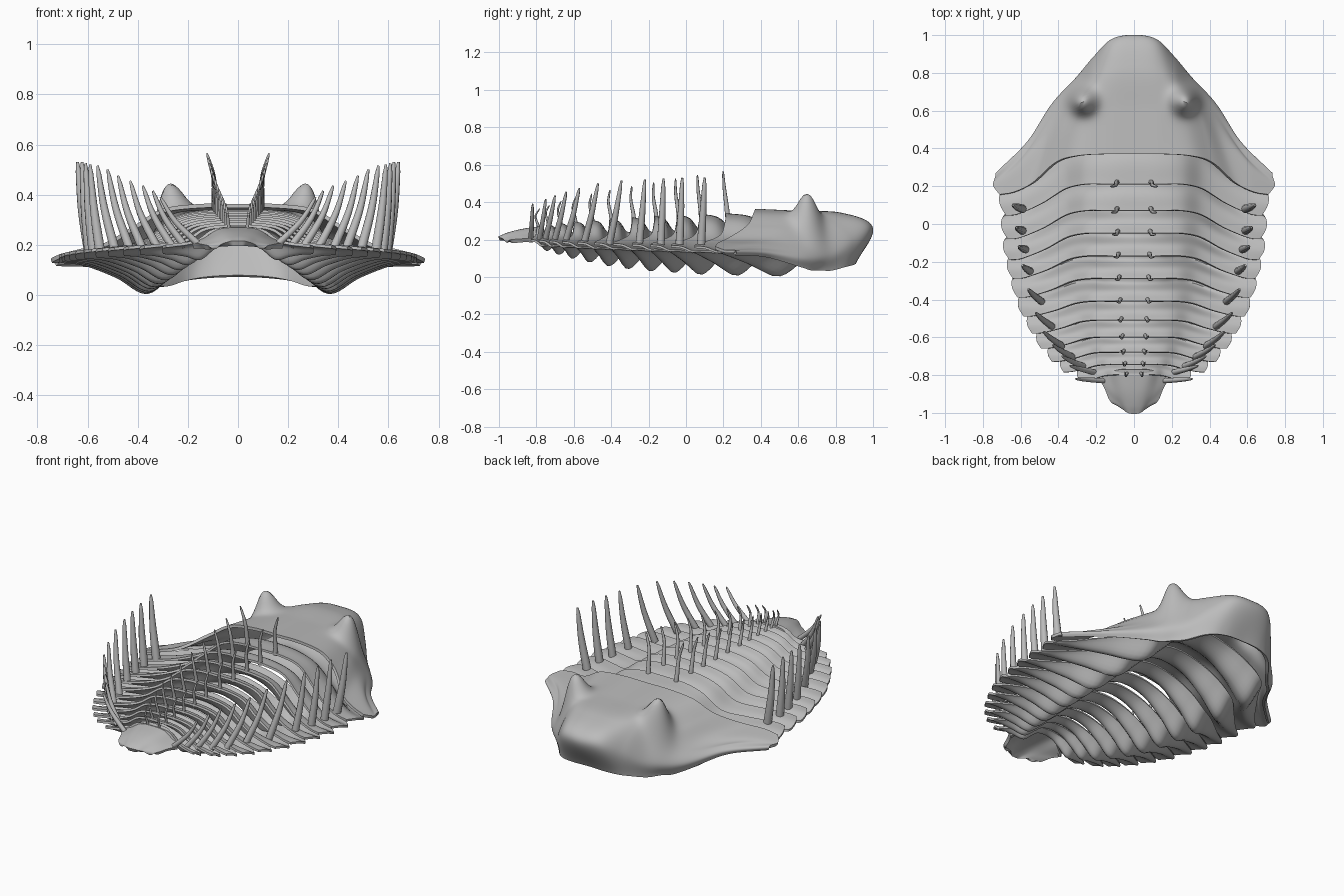
import bpy, bmesh, math
from mathutils import Vector

if "Cube" in bpy.data.objects:
    bpy.data.objects.remove(bpy.data.objects["Cube"])

grey = bpy.data.materials.new("stone grey")
grey.diffuse_color = (0.5, 0.5, 0.5, 1)
grey.use_nodes = True
grey.node_tree.nodes["Principled BSDF"].inputs["Base Color"].default_value = grey.diffuse_color


def spline(pts, n):
    """Smooth curve through the points, n steps per span."""
    p = [Vector(q) for q in pts]
    p = [2 * p[0] - p[1]] + p + [2 * p[-1] - p[-2]]
    out = []
    for i in range(1, len(p) - 2):
        a, b, c, d = p[i - 1:i + 3]
        for k in range(n):
            t = k / n
            out.append(0.5 * (2 * b + (c - a) * t + (2 * a - 5 * b + 4 * c - d) * t * t
                              + (3 * b - a - 3 * c + d) * t ** 3))
    return out + [p[-2]]


def finish(name, bm, thickness=0):
    bmesh.ops.recalc_face_normals(bm, faces=bm.faces)
    me = bpy.data.meshes.new(name)
    bm.to_mesh(me)
    bm.free()
    me.materials.append(grey)
    ob = bpy.data.objects.new(name, me)
    bpy.context.collection.objects.link(ob)
    bpy.ops.object.select_all(action='DESELECT')
    bpy.context.view_layer.objects.active = ob
    ob.select_set(True)
    if thickness:
        mod = ob.modifiers.new("shell", 'SOLIDIFY')
        mod.thickness = thickness
        mod.offset = 0
        bpy.ops.object.modifier_apply(modifier=mod.name)
    bpy.ops.object.shade_smooth_by_angle(angle=math.radians(45))
    return ob


def loft(name, rows, n, thickness, bump=None):
    """Shell through half rows (centre to side), mirrored in x."""
    full = []
    for r in rows:
        mirrored = [(-x, y, z) for x, y, z in r[:0:-1]]
        full.append(spline(mirrored + list(r), n))
    cols = [spline(c, n) for c in zip(*full)]
    bm = bmesh.new()
    grid = []
    for c in cols:
        grid.append([bm.verts.new(bump(v) if bump else v) for v in c])
    for a, b in zip(grid, grid[1:]):
        for j in range(len(a) - 1):
            bm.faces.new((a[j], b[j], b[j + 1], a[j + 1]))
    return finish(name, bm, thickness)


def spine(name, pts, r0, r1):
    """Tapered, curved, blunt spike."""
    path = spline(pts, 5)
    bm = bmesh.new()
    rings = []
    last = len(path) - 1
    for i, p in enumerate(path):
        d = path[min(i + 1, last)] - path[max(i - 1, 0)]
        q = d.to_track_quat('Z', 'Y')
        t = (i / last) ** 1.6
        r = (r0 + (r1 - r0) * t) * (0.6 if i == last else 1)
        rings.append([bm.verts.new(p + q @ Vector((r * math.cos(a), r * math.sin(a), 0)))
                      for a in [k * math.tau / 10 for k in range(10)]])
    for a, b in zip(rings, rings[1:]):
        for k in range(10):
            m = (k + 1) % 10
            bm.faces.new((a[k], a[m], b[m], b[k]))
    bm.faces.new(rings[0])
    bm.faces.new(rings[-1])
    return finish(name, bm)


# Head shield, with the two eye cones raised out of it
rear = [(0, .37, .355), (.15, .37, .355), (.3, .36, .335), (.41, .325, .27),
        (.53, .22, .2), (.63, .17, .175), (.71, .155, .155)]
mid = [(0, .6, .345), (.15, .6, .343), (.26, .57, .32), (.36, .53, .255),
       (.46, .45, .19), (.62, .29, .165), (.74, .195, .14)]
crown = [(0, .83, .335), (.12, .82, .33), (.21, .76, .3), (.3, .69, .22),
         (.42, .59, .15), (.57, .375, .15), (.743, .22, .135)]
nose = [(0, .992, .26), (.115, .97, .255), (.205, .88, .2), (.3, .77, .12),
        (.43, .63, .1), (.56, .43, .13), (.73, .262, .135)]
rim = [(0, .9, .075), (.12, .895, .07), (.215, .85, .055), (.33, .71, .022),
       (.425, .61, .055), (.555, .42, .11), (.72, .258, .12)]


def eye_bump(v):
    r = math.hypot(abs(v.x) - .265, v.y - .65)
    return v + Vector((.015 * math.copysign(1, v.x), 0, .135)) * math.exp(-(r / .06) ** 2)


loft("head_shield", [rear, mid, crown, nose, rim], 12, .016, eye_bump)

# Body segments: nested scoops, high level rear edge, belly, lip curling up in front
CENTRE_Y = [.21, .07, -.05, -.17, -.29, -.41, -.51, -.60, -.68, -.745, -.80]
HALF_W = [.71, .70, .69, .67, .645, .612, .565, .515, .455, .39, .30]
DROP = [.165, .15, .14, .12, .1, .08, .07, .06, .05, .04, .03]
LEAD = [.36, .26, .175, .145, .135, .13, .125, .11, .095, .085, .075]
LOW_Z = [.010, .015, .02, .03, .038, .05, .065, .085, .105, .125, .145]
XS = [0, .2, .36, .51, .68, .86, 1]
BACK = [0, 0, 0, .15, .6, .95, 1]
RISE = [1, .98, .82, .36, .15, .05, 0]
AHEAD = [.95, .97, 1.02, 1.05, .62, .2, 0]
EXTRA = [.05, .05, .06, .06, .05, .02, 0]
TIP = [0, 0, 0, 0, .5, .95, 1.05]
CURL = [.02, .03, .06, .085, .05, .01, 0]
SINK = [.72, .6, .28, 0, .5, .9, 1]
for i in range(11):
    t = i / 10
    yc, w, low = CENTRE_Y[i], HALF_W[i], LOW_Z[i]
    top = .335 - .07 * t ** 1.3
    edge = .16 + .035 * t
    gap = [.14, .13, .12, .12, .12, .115, .105, .095, .085, .075, .065][i]
    rows = [[], [], [], []]
    for k, f in enumerate(XS):
        yb = yc - DROP[i] * BACK[k]
        zb = edge + (top - edge) * RISE[k]
        length = AHEAD[k] * LEAD[i] + TIP[k] * gap
        goal = top if k < 4 else edge - .025
        zf = low + SINK[k] * (goal - low)
        for row, along, fall, end in ((rows[0], 0, 0, .955), (rows[1], .4, .2, 1),
                                      (rows[2], .78, 1, 1), (rows[3], 1, 1, .965)):
            lip = along == 1
            row.append((f * w * (end if k == 6 else 1),
                        yb + along * length + (EXTRA[k] * w / .7 if lip else 0),
                        zb + fall * (zf - zb) + (CURL[k] * (1 - .5 * t) if lip else 0)))
    loft(f"body_segment_{i + 1}", rows, 6, .012)

# Tail plate
loft("tail_plate", [
    [(0, -.77, .262), (.08, -.77, .255), (.13, -.79, .22), (.18, -.82, .195)],
    [(0, -.88, .245), (.055, -.88, .24), (.105, -.885, .215), (.15, -.87, .195)],
    [(0, -.955, .225), (.04, -.955, .22), (.075, -.945, .205), (.125, -.93, .19)],
    [(0, -1, .205), (.025, -.998, .205), (.05, -.978, .2), (.085, -.95, .19)]], 7, .022)

# Side spines: (base x, base y, tip x, tip y, tip z), and back spines
SIDE = [(.59, .08, .64, .1, .53), (.59, -.035, .622, -.02, .53),
        (.575, -.135, .608, -.12, .525), (.55, -.25, .59, -.22, .52),
        (.49, -.41, .56, -.345, .515), (.43, -.545, .52, -.47, .5),
        (.38, -.645, .478, -.57, .475), (.32, -.705, .43, -.64, .455),
        (.26, -.755, .38, -.70, .435), (.21, -.785, .34, -.75, .415),
        (.15, -.83, .31, -.82, .39)]
for i, (bx, by, tx, ty, tz) in enumerate(SIDE):
    t = i / 10
    yc = CENTRE_Y[i]
    top = .335 - .07 * t ** 1.3
    base_z = .165 + .03 * t
    bx2 = .09 - .055 * t ** 1.5
    tip_z = .565 - .2 * t
    for s, side in ((1, "right"), (-1, "left")):
        mx = bx + (tx - bx) * .62
        my = by + (ty - by) * .55
        spine(f"side_spine_{side}_{i + 1}",
              [(s * bx, by, base_z), (s * mx, my, (base_z + tz) / 2), (s * tx, ty, tz)],
              .023 - .009 * t, .009 - .003 * t)
        h = tip_z - top
        spine(f"back_spine_{side}_{i + 1}",
              [(s * bx2, yc + .012, top - .01), (s * (bx2 + .003), yc + .008, top + h * .15),
               (s * (bx2 + .008), yc - .005, top + h * .6),
               (s * (bx2 + .034 - .02 * t), yc - .012 + .03 * t, tip_z)],
              .014 - .006 * t, .005 - .002 * t)
